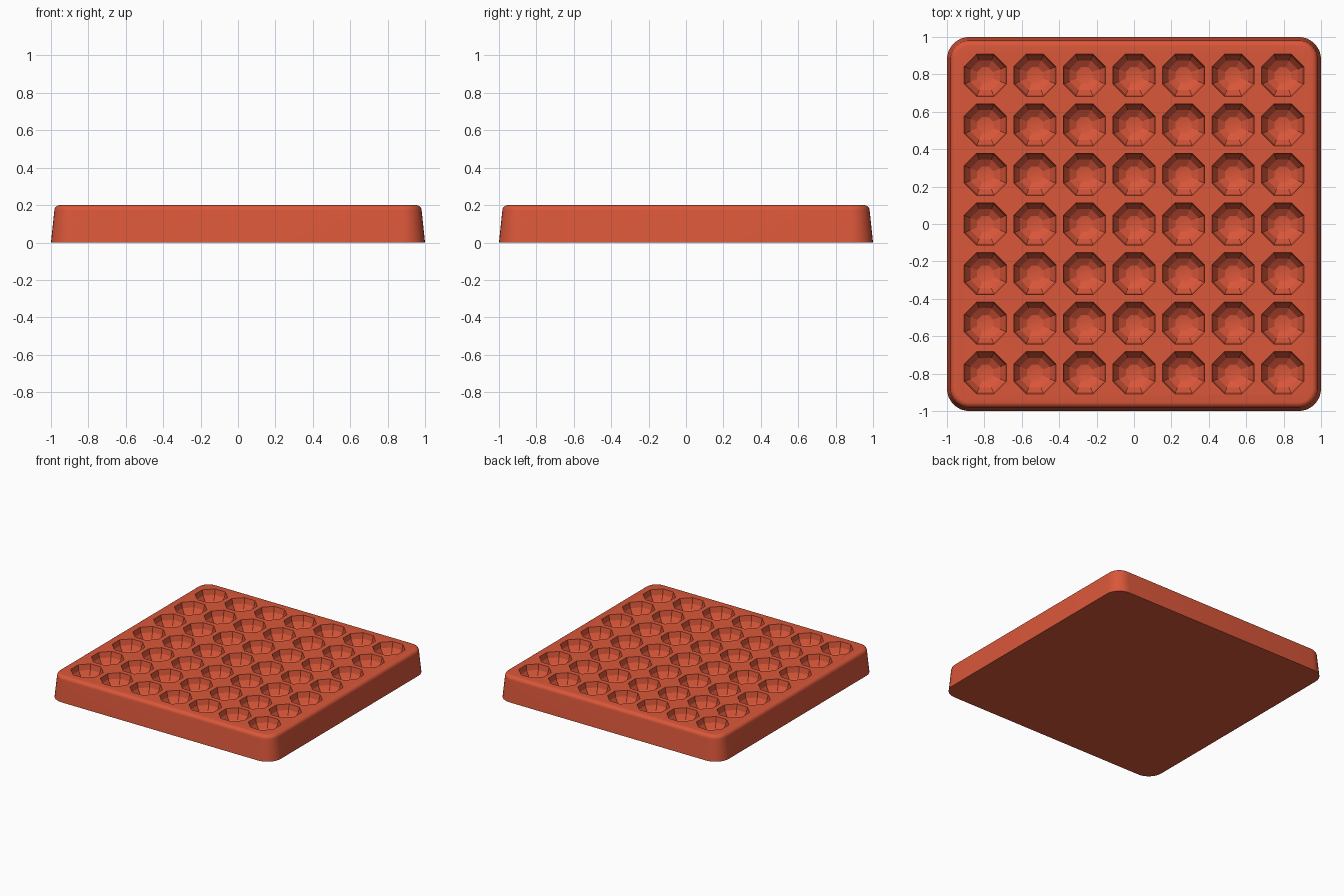
import bpy, bmesh
from math import sin, cos, pi, radians

cube = bpy.data.objects.get("Cube")
if cube:
    bpy.data.objects.remove(cube, do_unlink=True)

COUNT, PITCH = 7, 0.265      # grid of hollows
HEIGHT, RADIUS, DEPTH = 0.2, 0.122, 0.115

red = bpy.data.materials.new("terracotta red")
red.use_nodes = True
colour = (0.70, 0.095, 0.042, 1)
red.diffuse_color = colour
red.node_tree.nodes["Principled BSDF"].inputs["Base Color"].default_value = colour


def loft(bm, rings):
    """Join a stack of equal point loops and cap both ends."""
    loops = [[bm.verts.new(p) for p in ring] for ring in rings]
    n = len(loops[0])
    for low, high in zip(loops, loops[1:]):
        for i in range(n):
            j = (i + 1) % n
            bm.faces.new((low[i], low[j], high[j], high[i]))
    bm.faces.new(loops[0][::-1])
    bm.faces.new(loops[-1])


def make_object(name, bm):
    bmesh.ops.recalc_face_normals(bm, faces=bm.faces)
    mesh = bpy.data.meshes.new(name)
    bm.to_mesh(mesh)
    bm.free()
    mesh.materials.append(red)
    obj = bpy.data.objects.new(name, mesh)
    bpy.context.collection.objects.link(obj)
    return obj


def rounded_square(half, radius, z, steps=8):
    c = half - radius
    points = []
    for k in range(4):
        sx, sy = ((1, 1), (-1, 1), (-1, -1), (1, -1))[k]
        for s in range(steps + 1):
            a = (k + s / steps) * pi / 2
            points.append((sx * c + radius * cos(a), sy * c + radius * sin(a), z))
    return points


def octagon(x, y, r, z):
    return [(x + r * cos((i + 0.5) * pi / 4), y + r * sin((i + 0.5) * pi / 4), z)
            for i in range(8)]


# tapered board with a softly rounded top edge
bm = bmesh.new()
rings = [rounded_square(1.0, 0.12, 0)]
edge = 0.03
for s in range(7):
    a = s / 6 * pi / 2
    inset = 0.018 + edge * (1 - cos(a))
    rings.append(rounded_square(1 - inset, 0.12 - inset, HEIGHT - edge + edge * sin(a)))
loft(bm, rings)
board = make_object("board", bm)

# faceted half-ball cutters, one for every hollow
bm = bmesh.new()
for row in range(COUNT):
    for col in range(COUNT):
        x, y = ((n - (COUNT - 1) / 2) * PITCH for n in (col, row))
        bowl = [octagon(x, y, RADIUS * cos(radians(a)), HEIGHT - DEPTH * sin(radians(a)))
                for a in (67.5, 45, 22.5, 0)]
        bowl.append(octagon(x, y, RADIUS, HEIGHT + 0.1))
        loft(bm, bowl)
        # pull the flat base down to a point
        bm.faces.ensure_lookup_table()
        base = bm.faces[-2]
        tip = bmesh.ops.poke(bm, faces=[base])["verts"][0]
        tip.co.z = HEIGHT - DEPTH
cutter = make_object("hollow_cutter", bm)
cutter.hide_render = True

bpy.context.view_layer.objects.active = board
board.select_set(True)
cut = board.modifiers.new("hollows", "BOOLEAN")
cut.operation = "DIFFERENCE"
cut.solver = "EXACT"
cut.object = cutter
bpy.ops.object.modifier_apply(modifier=cut.name)
bpy.data.objects.remove(cutter, do_unlink=True)

bpy.ops.object.select_all(action="DESELECT")
board.select_set(True)
bpy.ops.object.shade_smooth_by_angle(angle=radians(18))
